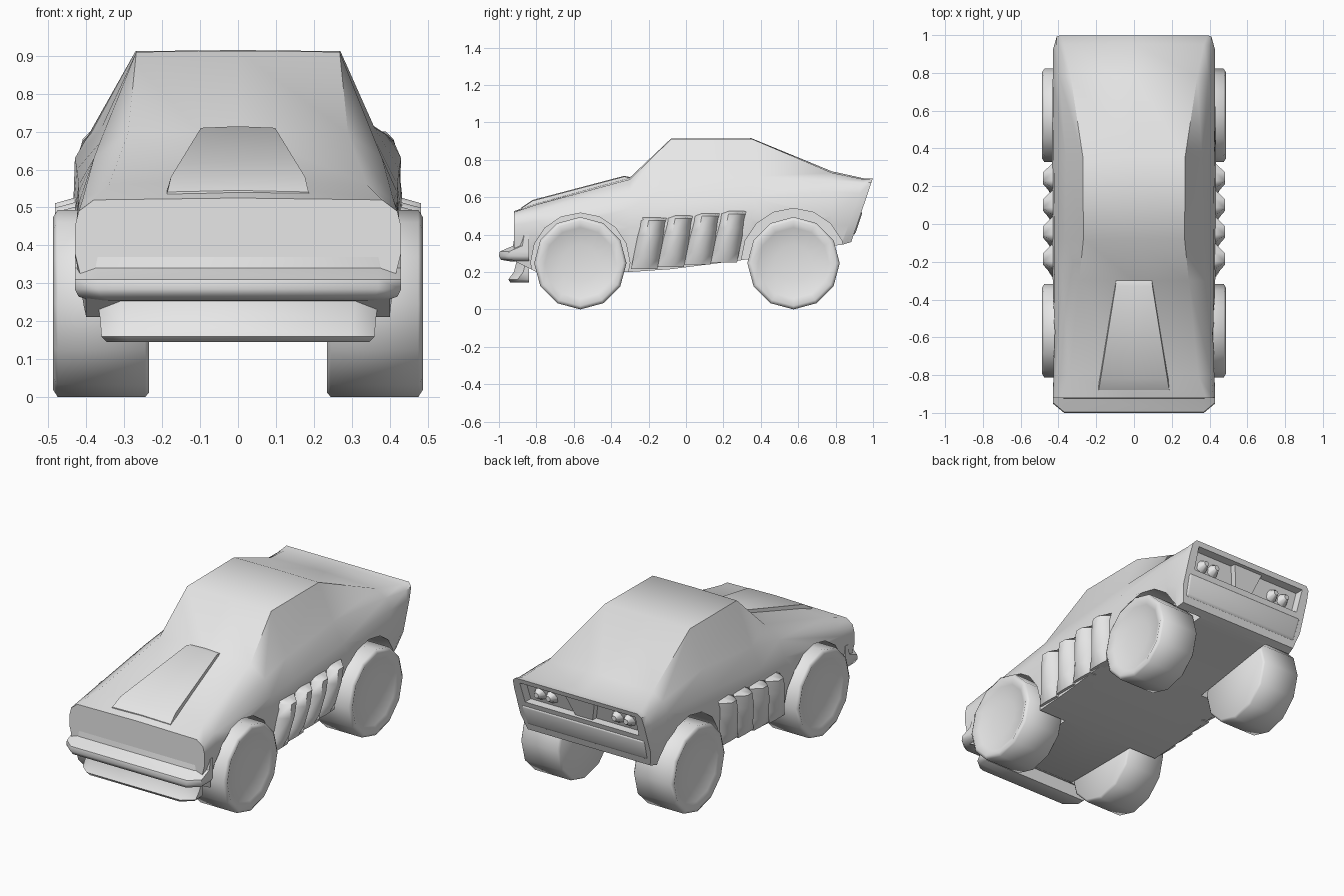
import bpy, bmesh, math

if "Cube" in bpy.data.objects:
    bpy.data.objects.remove(bpy.data.objects["Cube"])

grey = bpy.data.materials.new("plain_grey")
grey.use_nodes = True
grey.diffuse_color = (0.8, 0.8, 0.8, 1)
grey.node_tree.nodes["Principled BSDF"].inputs["Base Color"].default_value = (0.8, 0.8, 0.8, 1)


def loft(name, rings):
    """Skin a list of equal closed rings and cap both ends."""
    bm = bmesh.new()
    rows = [[bm.verts.new(p) for p in ring] for ring in rings]
    n = len(rows[0])
    for a, b in zip(rows, rows[1:]):
        for i in range(n):
            j = (i + 1) % n
            bm.faces.new((a[i], a[j], b[j], b[i]))
    bm.faces.new(rows[0])
    bm.faces.new(rows[-1])
    bmesh.ops.recalc_face_normals(bm, faces=bm.faces)
    mesh = bpy.data.meshes.new(name)
    bm.to_mesh(mesh)
    bm.free()
    mesh.materials.append(grey)
    ob = bpy.data.objects.new(name, mesh)
    bpy.context.collection.objects.link(ob)
    return ob


def activate(ob):
    bpy.ops.object.select_all(action='DESELECT')
    ob.select_set(True)
    bpy.context.view_layer.objects.active = ob


def smooth(ob, degrees=50):
    activate(ob)
    bpy.ops.object.shade_smooth_by_angle(angle=math.radians(degrees))


def cut(ob, cutter):
    mod = ob.modifiers.new("cut", 'BOOLEAN')
    mod.operation = 'DIFFERENCE'
    mod.solver = 'EXACT'
    mod.object = cutter
    activate(ob)
    bpy.ops.object.modifier_apply(modifier=mod.name)
    bpy.data.objects.remove(cutter)


def disc(x, y, z, r, sides):
    steps = [2 * math.pi * i / sides for i in range(sides)]
    return [(x, y + r * math.sin(a), z + r * math.cos(a)) for a in steps]


def bevel(ob, width):
    mod = ob.modifiers.new("soft_edges", 'BEVEL')
    mod.width = width
    mod.segments = 2
    activate(ob)
    bpy.ops.object.modifier_apply(modifier=mod.name)


# Body: half sections as (width, height), from floor corner to roof edge
def section(y, half, crown, lean=0):
    floor = half[0][1]
    pts = [(0, floor)] + half + [(0, crown)]
    ring = pts + [(-x, z) for x, z in reversed(half)]
    return [(x, y + lean * (z - 0.35), z) for x, z in ring]


body = loft("body", [
    section(-.92, [(.40, .26), (.43, .38), (.43, .45), (.42, .49), (.38, .52)], .525),
    section(-.80, [(.40, .20), (.425, .40), (.425, .47), (.41, .52), (.34, .56)], .57),
    section(-.30, [(.41, .20), (.43, .44), (.42, .54), (.38, .63), (.29, .695)], .705),
    section(-.08, [(.41, .215), (.435, .46), (.42, .56), (.365, .67), (.268, .91)], .913),
    section(.35, [(.41, .27), (.435, .48), (.425, .60), (.36, .71), (.27, .912)], .915),
    section(.78, [(.40, .34), (.425, .50), (.43, .63), (.395, .69), (.335, .73)], .738),
    section(.835, [(.40, .345), (.428, .45), (.428, .62), (.41, .675), (.37, .695)], .70, .34),
    section(.88, [(.39, .36), (.415, .45), (.415, .62), (.41, .68), (.39, .70)], .70, .34),
])

# Wheel arches and tail recess
for side in (-1, 1):
    for y, z, r in ((-.565, .25, .265), (.575, .26, .28)):
        cut(body, loft("arch_cutter", [disc(side * x, y, z, r, 16) for x in (.23, .6)]))


def slab(y, w_low, w_high, low, high, lean=.34):
    return [(x, y + lean * (z - .61), z)
            for x, z in ((-w_low, low), (w_low, low), (w_high, high), (-w_high, high))]


cut(body, loft("recess_cutter", [slab(.92, .36, .365, .55, .67), slab(1.1, .37, .375, .545, .68)]))
smooth(body, 45)

# Tail panel divider and lamps
divider = loft("tail_divider", [slab(.90, .06, .10, .55, .67), slab(.95, .055, .095, .55, .67)])
smooth(divider, 30)
for side in (-1, 1):
    for x in (.21, .285):
        bpy.ops.mesh.primitive_cone_add(vertices=8, radius1=.04, radius2=.015, depth=.045,
                                        location=(side * x, .935, .61),
                                        rotation=(-math.pi / 2, 0, 0))
        lamp = bpy.context.object
        lamp.name = "tail_lamp"
        lamp.data.materials.append(grey)
        smooth(lamp)


# Rear bumper strip under the recess
strip = loft("rear_bumper", [slab(.92, .40, .41, .38, .53), slab(.975, .38, .39, .40, .52)])
bevel(strip, .012)
smooth(strip)


# Front bumper and lower lip, stacked plan outlines
def nose_plan(z, front, w, back=-.84):
    corner = front + .05
    half = [(w, back), (w, corner), (w - .06, front)]
    return [(x, y, z) for x, y in half + [(-x, y) for x, y in reversed(half)]]


lip = loft("front_lip", [nose_plan(z, y, w) for z, y, w in (
    (.145, -.94, .345), (.16, -.95, .36), (.20, -.92, .363), (.26, -.905, .37))])
smooth(lip)
bumper = loft("front_bumper", [nose_plan(z, y, w) for z, y, w in (
    (.255, -.93, .39), (.265, -.99, .42), (.285, -1, .43),
    (.31, -.995, .43), (.34, -.925, .43), (.40, -.915, .43))])
smooth(bumper)


# Hood scoop
def scoop_ring(y, w, low, top):
    return [(-w, y, low), (-w * .93, y, top - .004), (0, y, top),
            (w * .93, y, top - .004), (w, y, low)]


scoop = loft("hood_scoop", [
    scoop_ring(-.88, .20, .50, .545), scoop_ring(-.82, .19, .52, .585),
    scoop_ring(-.33, .105, .66, .714), scoop_ring(-.29, .10, .66, .705)])
smooth(scoop)


# Side louvres: slanted ribs between the wheels
def rib_ring(side, y, z, out):
    lean = (z - .35) * .2
    plan = ((.38, -.072), (.425, -.072), (out, -.03), (out, .015), (.425, .068), (.38, .068))
    return [(side * x, y + lean + dy, z) for x, dy in plan]


for side in (-1, 1):
    for i in range(4):
        y = -.195 + .14 * i
        lift = .012 * i
        rib = loft("side_louvre", [rib_ring(side, y, z + lift, out) for z, out in (
            (.215, .428), (.28, .46), (.40, .482), (.475, .483), (.49, .43))])
        smooth(rib)

# Wheels with dished outer faces
for side in (-1, 1):
    for y in (-.565, .575):
        wheel = loft("wheel", [disc(side * x, y, .247, r, 12) for x, r in (
            (.235, .235), (.245, .247), (.475, .247), (.487, .228), (.47, .19), (.455, .10), (.452, .02))])
        smooth(wheel, 60)
